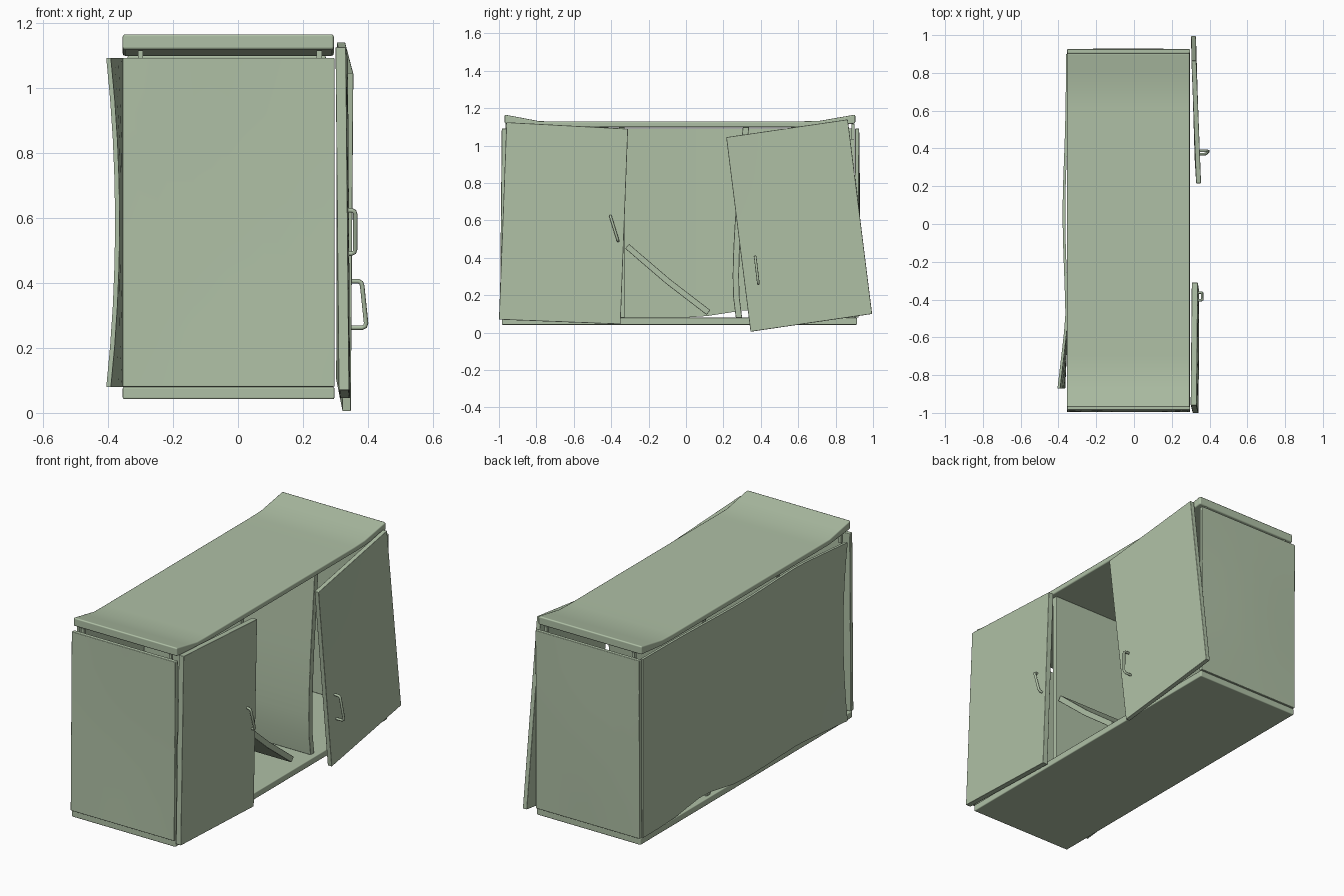
import bpy, bmesh, math
from mathutils import Vector

if "Cube" in bpy.data.objects:
    bpy.data.objects.remove(bpy.data.objects["Cube"])

mat = bpy.data.materials.new("sage green paint")
mat.diffuse_color = (0.43, 0.53, 0.38, 1)
mat.use_nodes = True
mat.node_tree.nodes["Principled BSDF"].inputs["Base Color"].default_value = mat.diffuse_color


def interp(pts, t):
    """Piecewise linear lookup in (t, value) pairs."""
    if t <= pts[0][0]:
        return pts[0][1]
    for (a, va), (b, vb) in zip(pts, pts[1:]):
        if t <= b:
            return va + (vb - va) * (t - a) / (b - a)
    return pts[-1][1]


def panel(name, lo, hi, warp=None, cuts=(1, 1, 1), bevel=0.004):
    """Box from lo to hi, sliced into a grid, then bent by warp(x, y, z)."""
    bm = bmesh.new()
    bmesh.ops.create_cube(bm, size=1)
    for v in bm.verts:
        v.co = Vector([lo[i] + (v.co[i] + 0.5) * (hi[i] - lo[i]) for i in range(3)])
    for i in range(3):
        for k in range(1, cuts[i]):
            co, no = Vector(), Vector()
            co[i], no[i] = lo[i] + (hi[i] - lo[i]) * k / cuts[i], 1
            bmesh.ops.bisect_plane(bm, geom=bm.verts[:] + bm.edges[:] + bm.faces[:],
                                   plane_co=co, plane_no=no)
    if warp:
        for v in bm.verts:
            v.co = warp(*v.co)
    bmesh.ops.recalc_face_normals(bm, faces=bm.faces[:])
    me = bpy.data.meshes.new(name)
    bm.to_mesh(me)
    bm.free()
    ob = bpy.data.objects.new(name, me)
    bpy.context.collection.objects.link(ob)
    me.materials.append(mat)
    bpy.ops.object.select_all(action='DESELECT')
    ob.select_set(True)
    bpy.context.view_layer.objects.active = ob
    bpy.ops.object.shade_smooth_by_angle(angle=math.radians(35))
    if bevel:
        b = ob.modifiers.new("bevel", 'BEVEL')
        b.width, b.segments, b.limit_method = bevel, 2, 'ANGLE'
        b.angle_limit = math.radians(50)
        b.harden_normals = True
    return ob


# top board, ends curling up
top_lift = [(-0.97, 0.036), (-0.78, 0.0), (0.70, 0.0), (0.905, 0.036)]
panel("top_board", (-0.355, -0.97, 1.098), (0.295, 0.905, 1.13),
      lambda x, y, z: (x, y, z + interp(top_lift, y) * (1.0 if z > 1.11 else 0.55)),
      (1, 20, 1), 0.008)

# bottom board
panel("bottom_board", (-0.355, -0.985, 0.042), (0.297, 0.915, 0.08), bevel=0.006)


# end panels, slightly bowed
def bow(amount, lean):
    def f(x, y, z):
        t = (z - 0.08) / 1.01
        u = (x + 0.355) / 0.65
        return (x, y + amount * math.sin(math.pi * t) * math.sin(math.pi * u) + lean * (t - 0.5), z)
    return f


panel("left_end", (-0.355, -0.99, 0.08), (0.297, -0.966, 1.092), bow(0.006, 0.01), (6, 1, 6))
panel("right_end", (-0.355, 0.902, 0.08), (0.297, 0.924, 1.092), bow(0.006, 0.004), (6, 1, 6))

# dowels between the end panels and the top
for y, side in ((-0.957, "left"), (0.893, "right")):
    for x, where in ((-0.30, "back"), (0.25, "front")):
        panel(f"{side}_{where}_dowel", (x - 0.008, y - 0.008, 1.03), (x + 0.008, y + 0.008, 1.115), bevel=0)


# back panel: bulged, corners peeling off at one end, lower edge lifted
def back_warp(x, y, z):
    t = (z - 0.08) / 1.01
    bulge = 0.018 * math.exp(-((y - 0.05) / 0.4) ** 2)
    peel = max(0.0, (-y - 0.5) / 0.37) * 0.045 * (0.4 + 0.6 * (2 * t - 1) ** 2)
    lift = 0.042 * math.exp(-((y - 0.36) / 0.2) ** 2) * max(0.0, 1 - 4 * t)
    return (x - bulge - peel, y, z + lift)


panel("back_panel", (-0.36, -0.87, 0.08), (-0.346, 0.9, 1.092), back_warp, (1, 18, 8), 0)

# upright dividers, one bent
bend = [(0.08, 0.283), (0.2, 0.268), (0.35, 0.266), (0.6, 0.278), (1.098, 0.32)]
panel("right_divider", (-0.34, -0.017, 0.08), (0.27, 0.017, 1.098),
      lambda x, y, z: (x, y + interp(bend, z), z), (1, 1, 9))
panel("left_divider", (-0.34, -0.36, 0.08), (0.27, -0.328, 1.098))

# fallen middle shelf, bent
sag = [(-0.315, 0.462), (-0.10, 0.277), (0.12, 0.108)]
panel("fallen_shelf", (-0.33, -0.315, -0.016), (0.26, 0.12, 0.016),
      lambda x, y, z: (x, y + 0.63 * z, interp(sag, y) + 0.78 * z), (1, 4, 1), 0.003)


# doors: a board stretched between four (outer x, y, z) corners
def door(name, bl, br, tr, tl, thick):
    bl, br, tr, tl = map(Vector, (bl, br, tr, tl))

    def f(x, y, z):
        p = bl.lerp(br, y).lerp(tl.lerp(tr, y), z)
        p.x -= (1 - x) * thick
        return p
    panel(name, (0, 0, 0), (1, 1, 1), f, (1, 4, 4), 0.003)


door("left_door", (0.342, -1.0, 0.07), (0.345, -0.35, 0.045),
     (0.338, -0.31, 1.09), (0.332, -0.96, 1.125), 0.032)
door("right_door", (0.347, 0.345, 0.005), (0.328, 0.995, 0.10),
     (0.330, 0.865, 1.14), (0.355, 0.215, 1.045), 0.026)


# bent bar handles
def handle(name, top, bottom, base, out_top, out_bottom):
    a, b = Vector((0, *top)), Vector((0, *bottom))
    path = [(base, 0), (out_top - 0.012, 0), (out_top - 0.003, 0.03), (out_top, 0.1),
            (out_bottom, 0.9), (out_bottom - 0.003, 0.97), (out_bottom - 0.012, 1), (base, 1)]
    cu = bpy.data.curves.new(name, 'CURVE')
    cu.dimensions = '3D'
    cu.bevel_depth, cu.bevel_resolution, cu.use_fill_caps = 0.007, 2, True
    sp = cu.splines.new('POLY')
    sp.points.add(len(path) - 1)
    for p, (x, t) in zip(sp.points, path):
        q = a.lerp(b, t)
        p.co = (x, q.y, q.z, 1)
    cu.materials.append(mat)
    ob = bpy.data.objects.new(name, cu)
    bpy.context.collection.objects.link(ob)
    bpy.ops.object.select_all(action='DESELECT')
    ob.select_set(True)
    bpy.context.view_layer.objects.active = ob
    bpy.ops.object.convert(target='MESH')
    bpy.ops.object.shade_smooth_by_angle(angle=math.radians(60))


handle("left_handle", (-0.404, 0.623), (-0.363, 0.49), 0.335, 0.361, 0.361)
handle("right_handle", (0.37, 0.405), (0.387, 0.262), 0.34, 0.382, 0.394)
